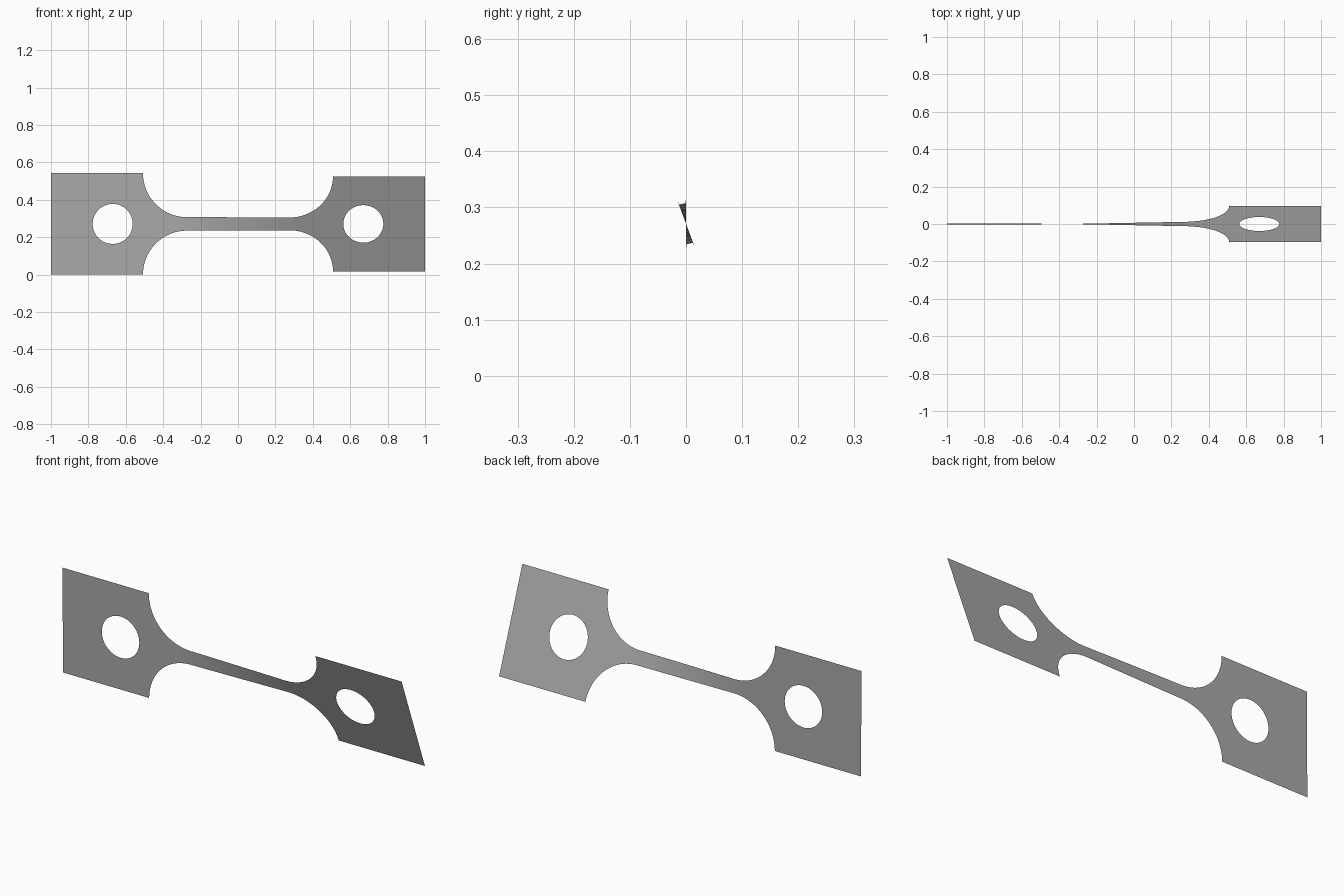
import bpy, bmesh, math
from mathutils import Matrix, Vector

cube = bpy.data.objects.get("Cube")
if cube:
    bpy.data.objects.remove(cube, do_unlink=True)

HALF_H = 0.271      # half height of the tabs
NECK = 0.036        # half height of the neck
SHOULDER = 0.508    # where the tabs begin
RADIUS = HALF_H - NECK
HOLE_X, HOLE_R = 0.67, 0.107
ROWS = 16
TILT = (math.radians(0.4), math.radians(20.5))   # right end, left end


def half_height(x):
    """Neck outline with round fillets into the tabs."""
    d = min(max(abs(x) - (SHOULDER - RADIUS), 0), RADIUS)
    return HALF_H - math.sqrt(RADIUS**2 - d**2)


def twisted(p):
    """Turn a flat point about the long axis."""
    t = min(max((p.x + 0.33) / 0.66, 0), 1)
    return Matrix.Rotation(TILT[0] + (TILT[1] - TILT[0]) * t, 3, 'X') @ p


bm = bmesh.new()


def strips(rings):
    """Join neighbouring rows of points with quads."""
    rows = [[bm.verts.new((x, 0, z)) for x, z in ring] for ring in rings]
    for a, b in zip(rows, rows[1:]):
        for i in range(len(a) - 1):
            bm.faces.new((a[i], b[i], b[i + 1], a[i + 1]))


# Neck with fillets, closer columns toward the steep shoulders
side = [SHOULDER - RADIUS + RADIUS * math.sin(i * math.pi / 48) for i in range(1, 25)]
middle = [(SHOULDER - RADIUS) * i / 12 for i in range(-12, 13)]
columns = [-x for x in reversed(side)] + middle + side
strips([[(x, half_height(x) * (2 * j / ROWS - 1)) for j in range(ROWS + 1)] for x in columns])

# Tabs with round holes
for s in (-1, 1):
    corners = [Vector(c) for c in ((SHOULDER, -HALF_H), (1, -HALF_H), (1, HALF_H), (SHOULDER, HALF_H))]
    outer = [a.lerp(b, j / ROWS) for a, b in zip(corners, corners[1:] + corners[:1]) for j in range(ROWS)]
    outer.append(outer[0])
    center = Vector((HOLE_X, 0))
    inner = [center + (p - center).normalized() * HOLE_R for p in outer]
    strips([[(s * q.x, q.y) for q in (a.lerp(b, k / 4) for a, b in zip(outer, inner))] for k in range(5)])

bmesh.ops.remove_doubles(bm, verts=bm.verts[:], dist=0.0005)
bmesh.ops.recalc_face_normals(bm, faces=bm.faces[:])
bm.normal_update()
if sum(f.normal.y for f in bm.faces) > 0:
    bmesh.ops.reverse_faces(bm, faces=bm.faces[:])
for v in bm.verts:
    v.co = twisted(v.co) + Vector((0, 0, HALF_H))

mesh = bpy.data.meshes.new("twisted_sheet_specimen")
bm.to_mesh(mesh)
bm.free()
specimen = bpy.data.objects.new("twisted_sheet_specimen", mesh)
bpy.context.collection.objects.link(specimen)

grey = bpy.data.materials.new("plain_grey")
grey.use_nodes = True
color = (0.4, 0.4, 0.4, 1)
grey.diffuse_color = color
grey.node_tree.nodes["Principled BSDF"].inputs["Base Color"].default_value = color
mesh.materials.append(grey)

bpy.context.view_layer.objects.active = specimen
specimen.select_set(True)
bpy.ops.object.shade_smooth()
